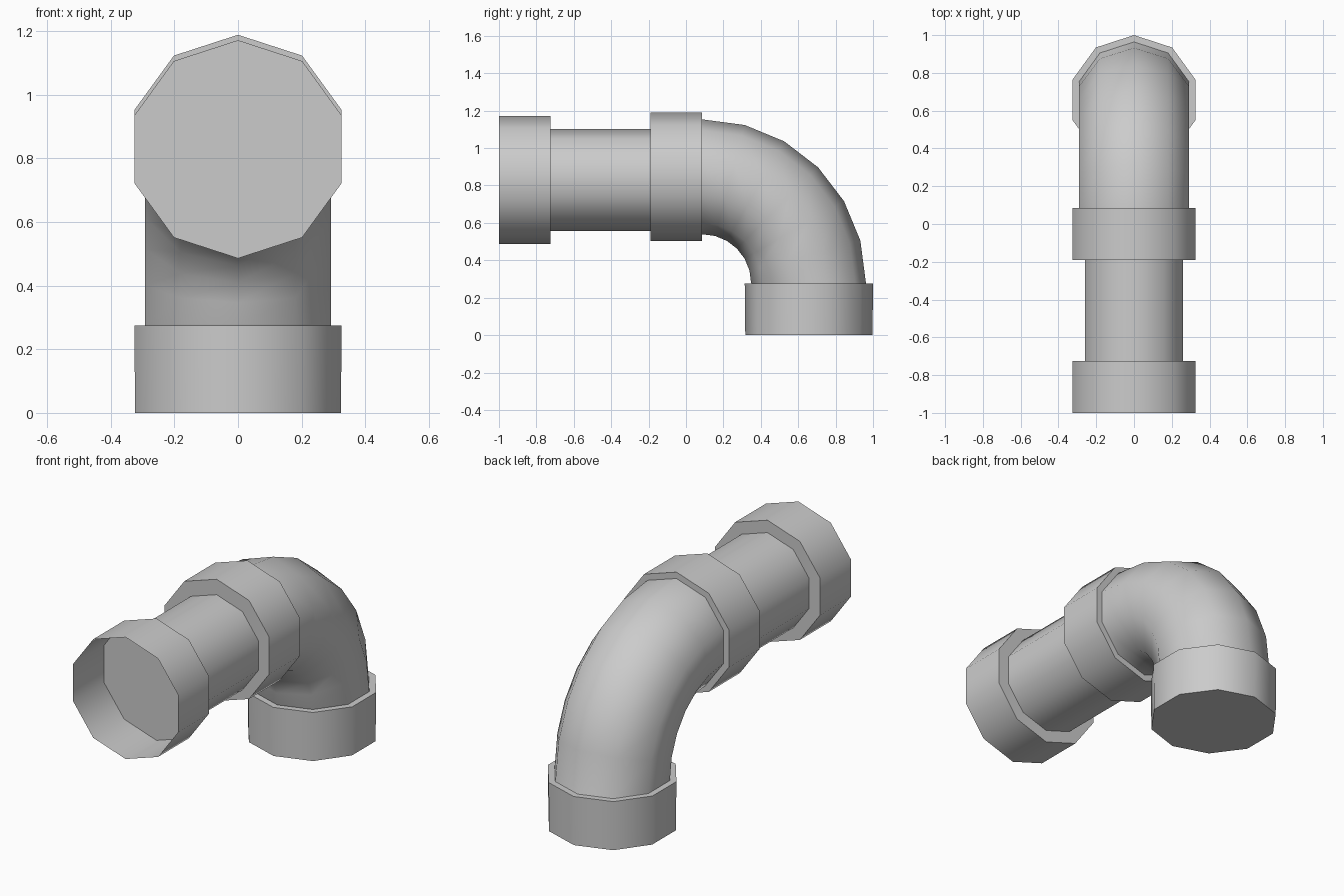
import bpy, bmesh
from math import sin, cos, pi, radians

if "Cube" in bpy.data.objects:
    bpy.data.objects.remove(bpy.data.objects["Cube"])

SIDES = 10


def sweep(name, stations, cap_start=False, cap_end=False):
    """Skin ten-sided rings; each station is (y, z, turn in degrees, radius)."""
    bm = bmesh.new()
    rings = []
    for y, z, turn, r in stations:
        t = radians(turn)
        ring = []
        for i in range(SIDES):
            a = 2 * pi * i / SIDES
            n = r * cos(a)
            ring.append(bm.verts.new((r * sin(a), y + n * sin(t), z + n * cos(t))))
        rings.append(ring)
    for lo, hi in zip(rings, rings[1:]):
        for i in range(SIDES):
            j = (i + 1) % SIDES
            bm.faces.new((lo[i], lo[j], hi[j], hi[i]))
    if cap_start:
        bm.faces.new(rings[0][::-1])
    if cap_end:
        bm.faces.new(rings[-1])
    bmesh.ops.recalc_face_normals(bm, faces=bm.faces[:])
    mesh = bpy.data.meshes.new(name)
    bm.to_mesh(mesh)
    bm.free()
    obj = bpy.data.objects.new(name, mesh)
    bpy.context.collection.objects.link(obj)
    bpy.ops.object.select_all(action='DESELECT')
    obj.select_set(True)
    bpy.context.view_layer.objects.active = obj
    bpy.ops.object.shade_smooth_by_angle(angle=radians(50))
    return obj


COLLAR, PIPE, BEND = 0.343, 0.273, 0.307
Z_FRONT, Z_MID, Y_END = 0.829, 0.846, 0.657

# Open front socket, closed by a full disc at its back
sweep("front_collar", [(-1, Z_FRONT, 0, COLLAR), (-0.725, Z_FRONT, 0, COLLAR)],
      cap_end=True)

# Straight pipe
sweep("straight_pipe", [(-0.725, Z_FRONT, 0, PIPE), (-0.19, Z_FRONT, 0, PIPE)])

# Middle collar with stepped ring faces on both ends
sweep("middle_collar", [(-0.19, Z_MID, 0, PIPE - 0.02), (-0.19, Z_MID, 0, COLLAR),
                        (0.085, Z_MID, 0, COLLAR), (0.085, Z_MID, 0, BEND - 0.005)])

# Quarter-turn elbow
cy, cz = 0.088, 0.279
bend_r = Z_MID - cz
elbow = [(cy + bend_r * sin(radians(d)), cz + bend_r * cos(radians(d)), d, BEND)
         for d in range(0, 91, 15)]
sweep("elbow", [(0.085, Z_MID, 0, BEND)] + elbow + [(Y_END, 0.275, 90, BEND)])

# Bottom collar, ring on top and closed underneath
sweep("bottom_collar", [(Y_END, 0.275, 90, BEND - 0.005), (Y_END, 0.275, 90, COLLAR),
                        (Y_END, 0, 90, COLLAR - 0.003)], cap_end=True)
